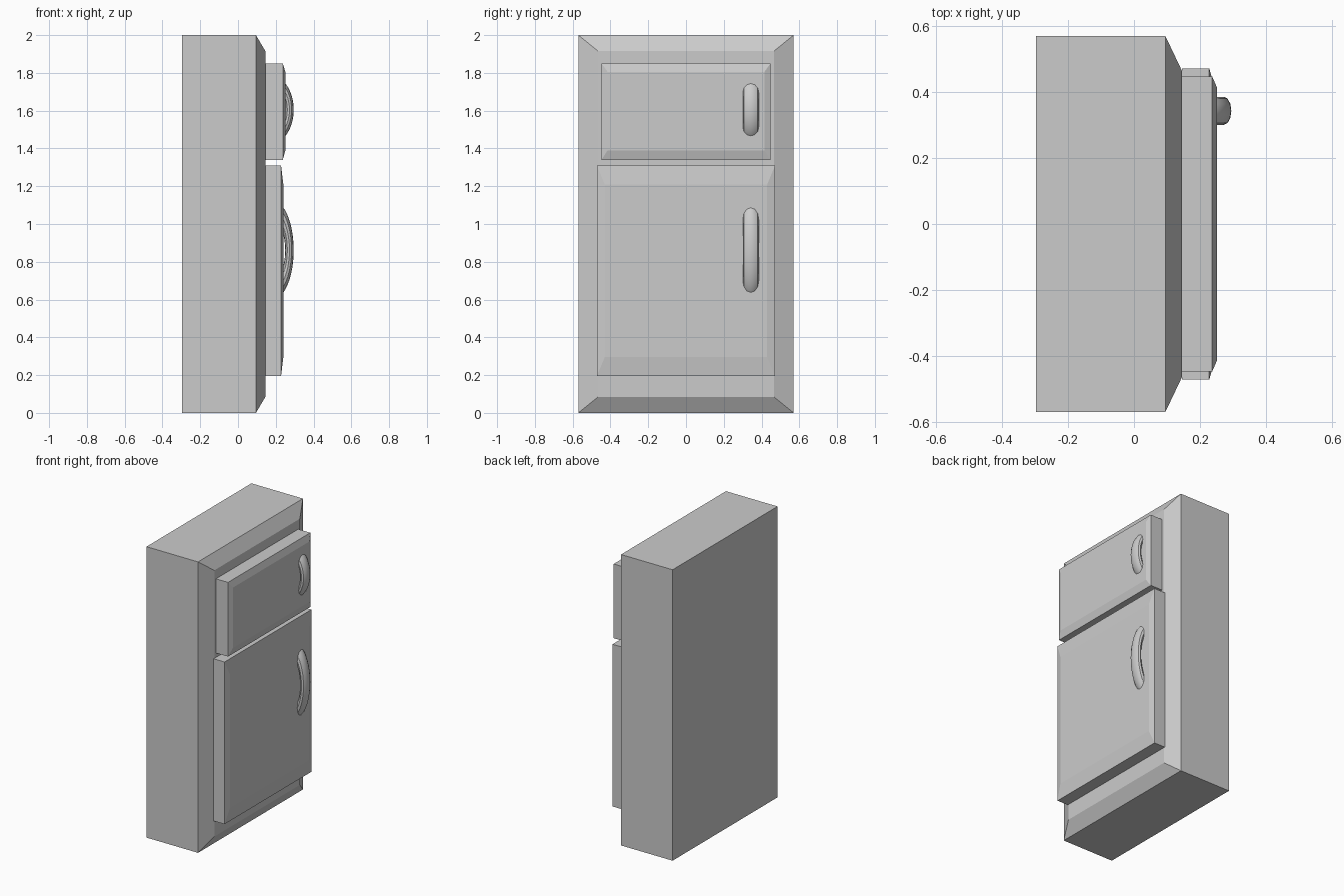
import bpy, bmesh
from mathutils import Vector

if "Cube" in bpy.data.objects:
    bpy.data.objects.remove(bpy.data.objects["Cube"])


def finish(name, bm):
    bmesh.ops.recalc_face_normals(bm, faces=bm.faces[:])
    mesh = bpy.data.meshes.new(name)
    bm.to_mesh(mesh)
    bm.free()
    obj = bpy.data.objects.new(name, mesh)
    bpy.context.collection.objects.link(obj)
    return obj


def slab(name, sections):
    """Closed slab lofted along x through rectangles (x, half_y, z_low, z_high)."""
    bm = bmesh.new()
    rings = [[bm.verts.new((x, s * h, z)) for s, z in
              ((-1, lo), (1, lo), (1, hi), (-1, hi))]
             for x, h, lo, hi in sections]
    for a, b in zip(rings, rings[1:]):
        for i in range(4):
            j = (i + 1) % 4
            bm.faces.new((a[i], a[j], b[j], b[i]))
    bm.faces.new(rings[0])
    bm.faces.new(rings[-1])
    return finish(name, bm)


def handle(name, z, half_height, back):
    """Arched grip: a stretched ring, trimmed just behind the door face."""
    bpy.ops.mesh.primitive_torus_add(major_radius=1, minor_radius=0.25,
                                     major_segments=40, minor_segments=12)
    obj = bpy.context.object
    obj.name = obj.data.name = name
    # ring plane becomes x-z, ring thickness runs along y
    for v in obj.data.vertices:
        x, y, t = v.co
        v.co = Vector((0.1825 + 0.09 * x, 0.343 + 0.17 * t,
                       z + half_height / 1.25 * y))
    bm = bmesh.new()
    bm.from_mesh(obj.data)
    bmesh.ops.bisect_plane(bm, geom=bm.verts[:] + bm.edges[:] + bm.faces[:],
                           plane_co=(back, 0, 0), plane_no=(1, 0, 0),
                           clear_inner=True)
    bmesh.ops.holes_fill(bm, edges=[e for e in bm.edges if e.is_boundary])
    bmesh.ops.recalc_face_normals(bm, faces=bm.faces[:])
    bm.to_mesh(obj.data)
    bm.free()
    bpy.ops.object.shade_smooth_by_angle()


# cabinet with a chamfered front
slab("cabinet", [(-0.297, 0.57, 0, 2), (0.095, 0.57, 0, 2),
                 (0.145, 0.465, 0.085, 1.915)])

# doors with bevelled faces
slab("freezer_door", [(0.145, 0.447, 1.34, 1.85), (0.237, 0.447, 1.34, 1.85),
                      (0.251, 0.415, 1.39, 1.805)])
slab("fridge_door", [(0.145, 0.472, 0.195, 1.31), (0.228, 0.472, 0.195, 1.31),
                     (0.24, 0.43, 0.295, 1.21)])

# door handles
handle("freezer_handle", 1.605, 0.175, 0.235)
handle("fridge_handle", 0.862, 0.262, 0.228)
